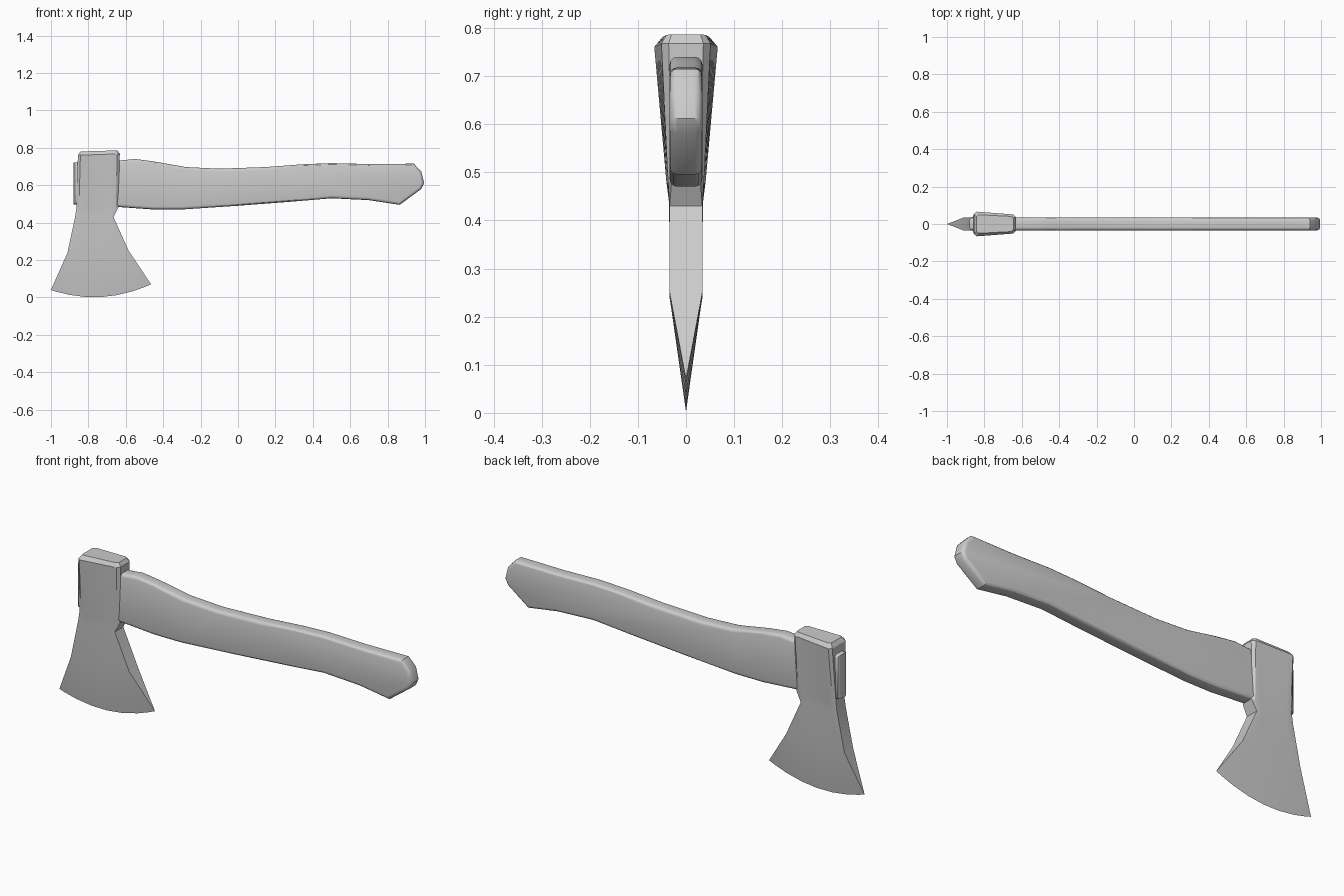
import bpy, bmesh, math

if "Cube" in bpy.data.objects:
    bpy.data.objects.remove(bpy.data.objects["Cube"])


def add_object(name, bm):
    bmesh.ops.recalc_face_normals(bm, faces=bm.faces)
    mesh = bpy.data.meshes.new(name)
    bm.to_mesh(mesh)
    bm.free()
    obj = bpy.data.objects.new(name, mesh)
    bpy.context.collection.objects.link(obj)
    return obj


def smooth(obj, degrees):
    bpy.ops.object.select_all(action='DESELECT')
    obj.select_set(True)
    bpy.context.view_layer.objects.active = obj
    bpy.ops.object.shade_smooth_by_angle(angle=math.radians(degrees))


# Axe head: rows from poll to cutting edge
# (x left, x right, z left, z right, half width left, half width right, corner chamfer, sag)
rows = [
    (-0.842, -0.645, 0.780, 0.786, 0.050, 0.040, 0.010, 0),
    (-0.856, -0.632, 0.760, 0.768, 0.067, 0.050, 0.014, 0),
    (-0.864, -0.640, 0.480, 0.480, 0.041, 0.037, 0.007, 0),
    (-0.870, -0.666, 0.435, 0.430, 0.035, 0.034, 0.0, 0),
    (-0.912, -0.585, 0.238, 0.250, 0.034, 0.034, 0.0, 0),
    (-1.000, -0.465, 0.040, 0.070, 0.0, 0.0, 0.0, 0.053),
]
COLS = [0, 0.06, 0.18, 0.34, 0.5, 0.66, 0.82, 0.94, 1]
bm = bmesh.new()
rings = []
for xl, xr, zl, zr, yl, yr, chamfer, sag in rows:
    side = []
    for t in COLS:
        y = yl + (yr - yl) * t - (chamfer if t in (0, 1) else 0)
        z = zl + (zr - zl) * t - sag * 4 * t * (1 - t)
        side.append((xl + (xr - xl) * t, y, z))
    ring = [bm.verts.new((x, -y, z)) for x, y, z in side]
    ring += [bm.verts.new(p) for p in reversed(side)]
    rings.append(ring)
for a, b in zip(rings, rings[1:]):
    for i in range(len(a)):
        j = (i + 1) % len(a)
        bm.faces.new((a[i], a[j], b[j], b[i]))
bm.faces.new(rings[0])
bmesh.ops.remove_doubles(bm, verts=bm.verts, dist=1e-5)
head = add_object("axe_head", bm)
smooth(head, 20)

# Handle: side profile extruded across the width, long edges rounded
profile = [
    (-0.88, 0.720), (-0.63, 0.732), (-0.55, 0.740), (-0.45, 0.727), (-0.28, 0.697),
    (-0.10, 0.688), (0.15, 0.697), (0.35, 0.712), (0.50, 0.718), (0.70, 0.713),
    (0.94, 0.715), (0.98, 0.672), (0.995, 0.612), (0.98, 0.580), (0.865, 0.495),
    (0.70, 0.520), (0.50, 0.530), (0.30, 0.513), (0.00, 0.490), (-0.30, 0.470),
    (-0.45, 0.470), (-0.62, 0.482), (-0.88, 0.498),
]
HALF = 0.034
bm = bmesh.new()
face = bm.faces.new([bm.verts.new((x, -HALF, z)) for x, z in profile])
out = bmesh.ops.extrude_face_region(bm, geom=[face])
moved = [v for v in out["geom"] if isinstance(v, bmesh.types.BMVert)]
bmesh.ops.translate(bm, verts=moved, vec=(0, 2 * HALF, 0))
bmesh.ops.recalc_face_normals(bm, faces=bm.faces)
rim = [e for e in bm.edges if abs(e.verts[0].co.y - e.verts[1].co.y) < 1e-6]
bmesh.ops.bevel(bm, geom=rim, offset=0.016, segments=3, profile=0.5,
                affect='EDGES', clamp_overlap=True)
handle = add_object("handle", bm)
smooth(handle, 30)
